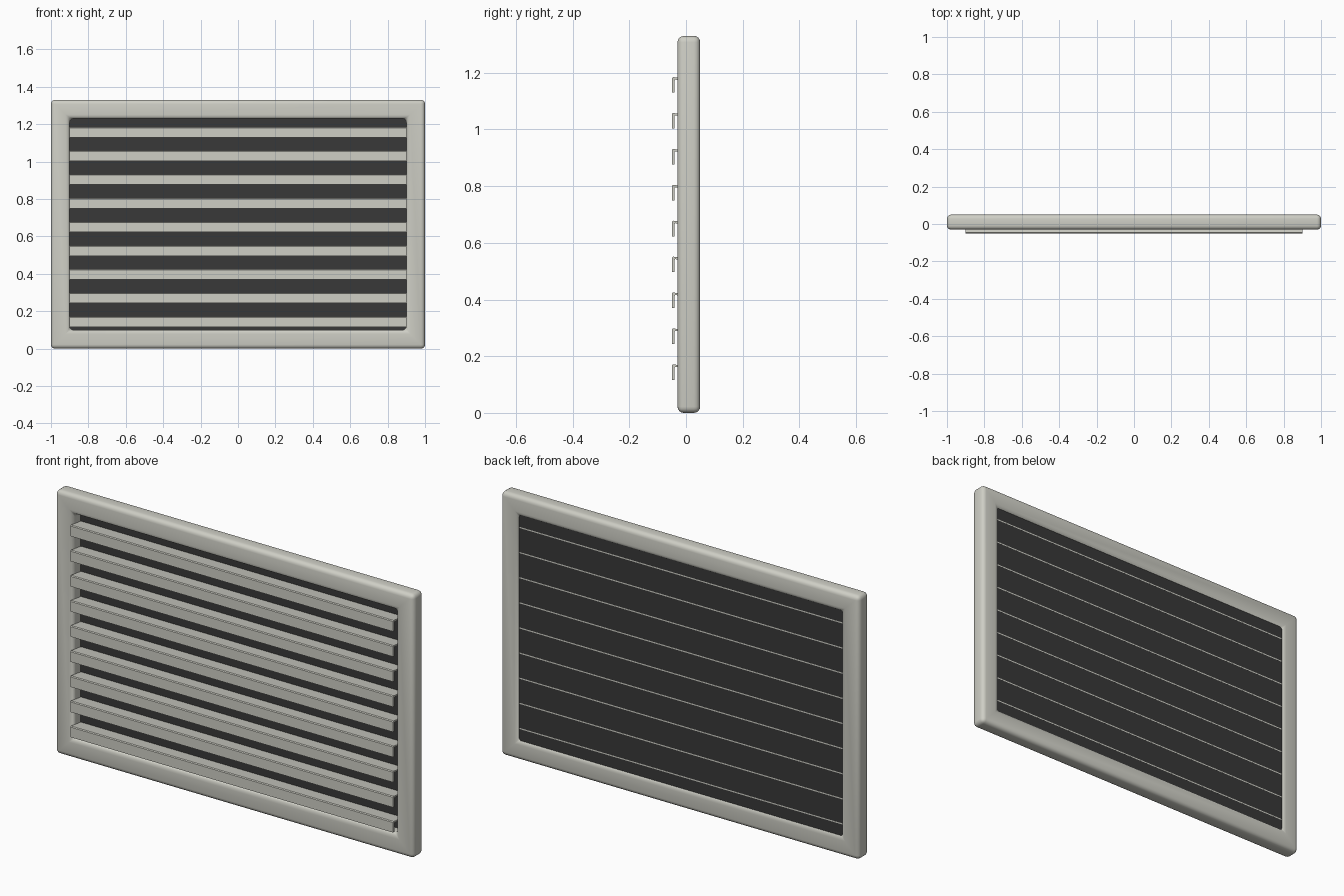
import bpy, bmesh

cube = bpy.data.objects.get("Cube")
if cube:
    bpy.data.objects.remove(cube, do_unlink=True)

WIDTH, HEIGHT, BORDER = 2.0, 1.33, 0.1
FRONT, BACK = -0.03, 0.05
INNER = WIDTH / 2 - BORDER


def material(name, color):
    mat = bpy.data.materials.new(name)
    mat.use_nodes = True
    mat.diffuse_color = color
    mat.node_tree.nodes["Principled BSDF"].inputs["Base Color"].default_value = color
    return mat


def make_object(name, bm, mat):
    bmesh.ops.recalc_face_normals(bm, faces=bm.faces)
    mesh = bpy.data.meshes.new(name)
    bm.to_mesh(mesh)
    bm.free()
    mesh.materials.append(mat)
    obj = bpy.data.objects.new(name, mesh)
    bpy.context.collection.objects.link(obj)
    return obj


def extrude_x(name, profile, half, mat):
    """Closed (y, z) profile extruded along x."""
    bm = bmesh.new()
    face = bm.faces.new([bm.verts.new((-half, y, z)) for y, z in profile])
    ext = bmesh.ops.extrude_face_region(bm, geom=[face])
    verts = [v for v in ext["geom"] if isinstance(v, bmesh.types.BMVert)]
    bmesh.ops.translate(bm, verts=verts, vec=(2 * half, 0, 0))
    return make_object(name, bm, mat)


grey = material("warm light grey", (0.62, 0.62, 0.56, 1))
dark = material("charcoal", (0.04, 0.04, 0.04, 1))

# Rounded frame: four mitred bars joined into a ring
bm = bmesh.new()
loops = []
for inset, y in ((0, FRONT), (BORDER, FRONT), (BORDER, BACK), (0, BACK)):
    x, low, high = WIDTH / 2 - inset, inset, HEIGHT - inset
    corners = ((-x, low), (x, low), (x, high), (-x, high))
    loops.append([bm.verts.new((cx, y, cz)) for cx, cz in corners])
for i in range(4):
    a, b = loops[i], loops[(i + 1) % 4]
    for j in range(4):
        k = (j + 1) % 4
        bm.faces.new((a[j], a[k], b[k], b[j]))
frame = make_object("frame", bm, grey)
bevel = frame.modifiers.new("rounded edges", "BEVEL")
bevel.width = 0.022
bevel.segments = 4
bevel.limit_method = "ANGLE"
for poly in frame.data.polygons:
    poly.use_smooth = True

# Dark backing panel
low, high = BORDER - 0.005, HEIGHT - BORDER + 0.005
extrude_x("back_panel", [(0.034, low), (0.04, low), (0.04, high), (0.034, high)],
          INNER + 0.005, dark)

# Hooked louvre slats: a shelf with a drop lip at the front
SLAT = [(-0.05, -0.055), (-0.05, -0.004), (-0.046, 0), (0.0402, -0.012),
        (0.0402, -0.018), (-0.038, -0.009), (-0.04, -0.012), (-0.04, -0.055)]
for i in range(9):
    top = 1.185 - i * 0.1267
    extrude_x(f"slat_{i + 1}", [(y, top + z) for y, z in SLAT], INNER, grey)
